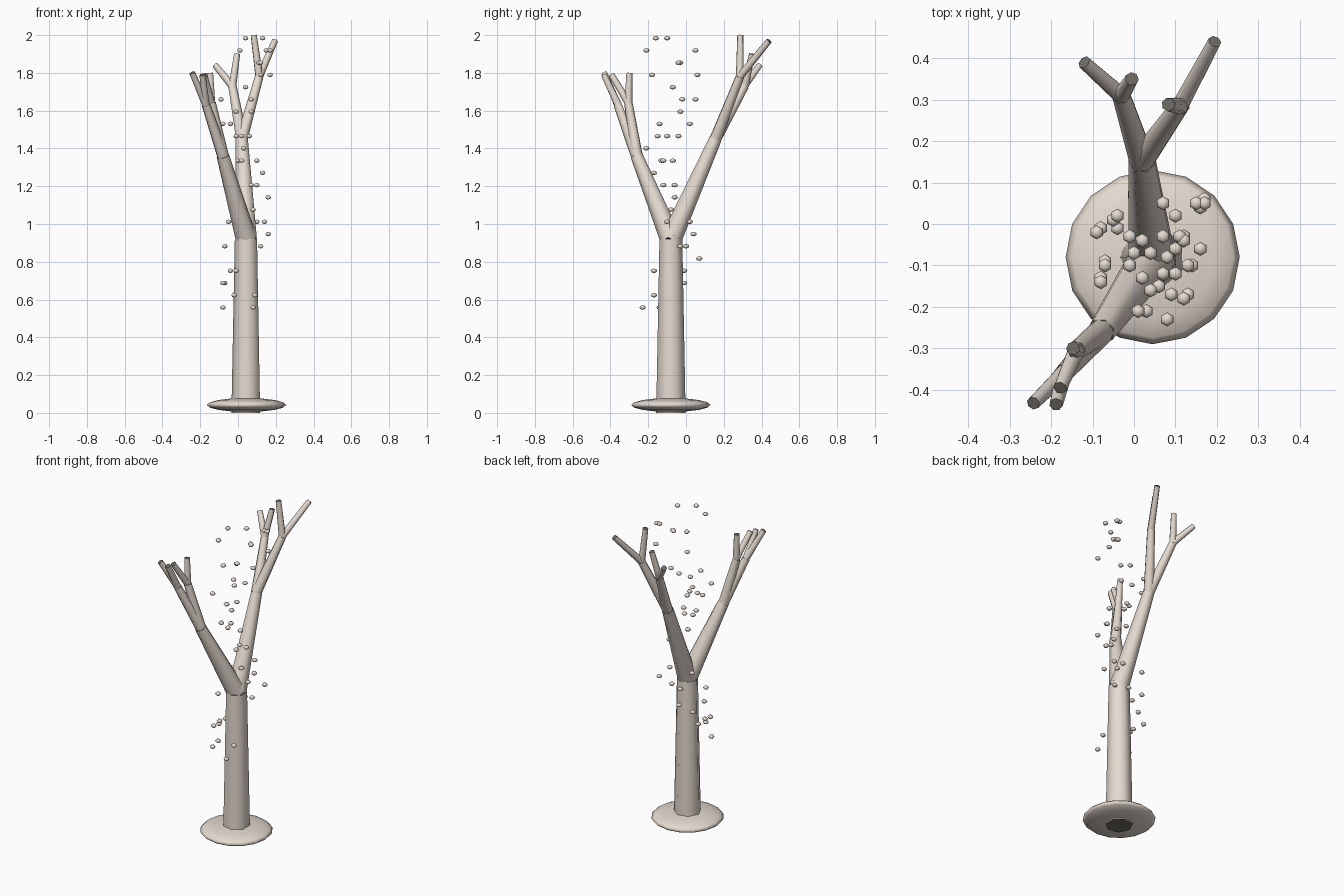
import bpy, bmesh, math
from mathutils import Vector, Matrix

cube = bpy.data.objects.get("Cube")
if cube:
    bpy.data.objects.remove(cube)


def material(name, rgb):
    mat = bpy.data.materials.new(name)
    mat.use_nodes = True
    mat.diffuse_color = (*rgb, 1)
    mat.node_tree.nodes["Principled BSDF"].inputs["Base Color"].default_value = (*rgb, 1)
    return mat


bark = material("pale bark", (0.78, 0.70, 0.625))
cut_wood = material("dark cut wood", (0.16, 0.145, 0.125))


def finish(name, bm, angle):
    mesh = bpy.data.meshes.new(name)
    bm.to_mesh(mesh)
    bm.free()
    mesh.materials.append(bark)
    mesh.materials.append(cut_wood)
    obj = bpy.data.objects.new(name, mesh)
    bpy.context.collection.objects.link(obj)
    bpy.ops.object.select_all(action='DESELECT')
    obj.select_set(True)
    bpy.context.view_layer.objects.active = obj
    bpy.ops.object.shade_smooth_by_angle(angle=math.radians(angle))


def limb(name, start, end, r_start, r_end):
    """Tapered seven-sided wooden piece between two points, with dark cut ends."""
    a, b = Vector(start), Vector(end)
    axis = b - a
    turn = axis.to_track_quat('Z', 'Y').to_matrix().to_4x4()
    spin = Matrix.Rotation(-math.pi / 2, 4, 'Z')
    bm = bmesh.new()
    bmesh.ops.create_cone(bm, cap_ends=True, segments=7, radius1=r_start, radius2=r_end,
                          depth=axis.length,
                          matrix=Matrix.Translation((a + b) / 2) @ turn @ spin)
    for face in bm.faces:
        face.material_index = int(len(face.verts) > 4)
    finish(name, bm, 60)


def pebble(bm, centre, radius, height, segments, rings):
    """Flattened ball added to a mesh."""
    m = Matrix.Translation(centre) @ Matrix.Diagonal((radius, radius, height, 1))
    bmesh.ops.create_uvsphere(bm, u_segments=segments, v_segments=rings, radius=1, matrix=m)


# Ground mound
bm = bmesh.new()
pebble(bm, (0.045, -0.08, 0.042), 0.21, 0.037, 16, 8)
finish("ground_mound", bm, 180)

# Trunk
fork = (0.045, -0.08, 0.92)
limb("trunk", (0.045, -0.08, 0), fork, 0.08, 0.062)

# Each bough: end point, then limbs with their end and twig tips
boughs = {
    "front": ((-0.08, -0.26, 1.36), [
        ((-0.14, -0.305, 1.64), [(-0.147, -0.3, 1.8), (-0.178, -0.395, 1.79)]),
        ((-0.17, -0.36, 1.63), [(-0.243, -0.432, 1.8), (-0.188, -0.435, 1.79)])]),
    "back": ((0.02, 0.155, 1.45), [
        ((-0.03, 0.31, 1.73), [(-0.12, 0.39, 1.84), (-0.005, 0.35, 1.9)]),
        ((0.112, 0.285, 1.78), [(0.195, 0.44, 1.97), (0.083, 0.288, 2.0)])]),
}
for side, (bough_end, limbs) in boughs.items():
    limb(side + "_bough", fork, bough_end, 0.058, 0.034)
    for i, (limb_end, tips) in enumerate(limbs, 1):
        limb(f"{side}_limb_{i}", bough_end, limb_end, 0.032, 0.023)
        for j, tip in enumerate(tips, 1):
            limb(f"{side}_twig_{i}_{j}", limb_end, tip, 0.021, 0.0165)

# Floating leaf buds: evenly spaced levels from the bottom, x and y in hundredths
levels = [
    [(8, -23), (-8, -14)], [(9, -17), (-2, -17)], [(-7, -9), (-8, -13), (-8, -1)],
    [(-1, -17), (-4, -1)], [(0, 7)], [(-7, -10), (12, -3), (4, 0)], [(16, 4)],
    [(-5, 1), (10, 2), (14, -10)], [(8, -8)], [(16, -6)], [(7, -12), (10, -6)],
    [(13, -17)], [(0, -7), (2, -13), (10, -12)], [(3, -21)],
    [(-1, -10), (2, -4), (6, -15)], [(-8, -14), (-4, 2)], [(-1, -3), (7, -3)],
    [(-9, -2), (7, 5)], [(4, -7)], [(12, -18), (17, 6)], [(11, -3), (12, -4)],
    [(1, -21), (15, 5), (17, 5)], [(4, -16), (13, -10)],
]
bm = bmesh.new()
for k, spots in enumerate(levels):
    for x, y in spots:
        pebble(bm, (x / 100, y / 100, 0.558 + 0.0648 * k), 0.017, 0.012, 6, 4)
finish("leaf_buds", bm, 70)
